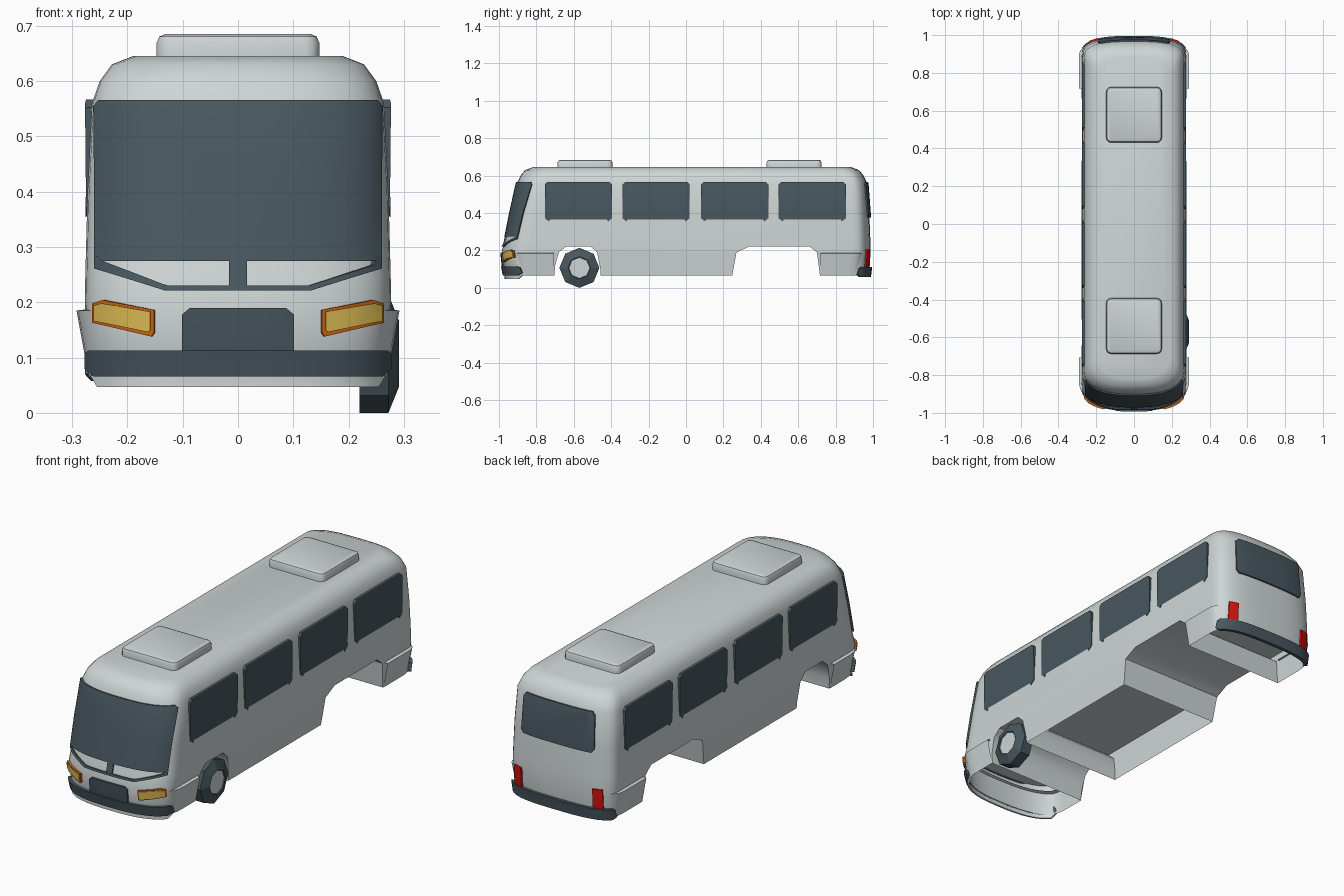
import bpy, bmesh, math
from mathutils import Vector

if "Cube" in bpy.data.objects:
    bpy.data.objects.remove(bpy.data.objects["Cube"])


def material(name, rgb):
    m = bpy.data.materials.new(name)
    m.diffuse_color = (*rgb, 1)
    m.use_nodes = True
    m.node_tree.nodes["Principled BSDF"].inputs["Base Color"].default_value = m.diffuse_color
    return m


GREY = material("light_grey_paint", (0.62, 0.67, 0.67))
DARK = material("dark_slate", (0.065, 0.095, 0.115))
YELLOW = material("lamp_yellow", (0.75, 0.52, 0.09))
ORANGE = material("indicator_orange", (0.62, 0.13, 0.005))
RED = material("tail_red", (0.68, 0.006, 0.004))

# body levels: height, half width, front y, back y
LEVELS = [(.065, .268, -.965, .975), (.12, .272, -.977, .983), (.2, .277, -.985, .987),
          (.25, .276, -.968, .986), (.4, .272, -.938, .98), (.56, .264, -.903, .968),
          (.6, .25, -.885, .95), (.63, .228, -.86, .925), (.645, .19, -.82, .885)]
ENDS = {-1: (.14, 2.6), 1: (.10, 3.0)}   # depth and squareness of front and back ends


def finish(name, bm, mats, angle=None):
    bmesh.ops.recalc_face_normals(bm, faces=bm.faces[:])
    me = bpy.data.meshes.new(name)
    bm.to_mesh(me)
    bm.free()
    for m in mats:
        me.materials.append(m)
    ob = bpy.data.objects.new(name, me)
    bpy.context.collection.objects.link(ob)
    if angle:
        smooth(ob, angle)
    return ob


def smooth(ob, angle):
    bpy.ops.object.select_all(action='DESELECT')
    ob.select_set(True)
    bpy.context.view_layer.objects.active = ob
    bpy.ops.object.shade_smooth_by_angle(angle=math.radians(angle))


def ring(bm, z, hw, yf, yb, n=20):
    vs = []
    for s, y0 in ((-1, yf), (1, yb)):
        d, p = ENDS[s]
        for i in range(n + 1):
            t = math.pi * i / n
            c, k = math.cos(t), max(0, math.sin(t))
            x = math.copysign(abs(c) ** (2 / p), c) * hw * -s
            vs.append(bm.verts.new((x, y0 - s * d * (1 - k ** (2 / p)), z)))
    return vs


def loft(levels, caps=True):
    bm = bmesh.new()
    rings = [ring(bm, *l) for l in levels]
    n = len(rings[0])
    for a, b in zip(rings, rings[1:]):
        for i in range(n):
            j = (i + 1) % n
            bm.faces.new((a[i], a[j], b[j], b[i]))
    if caps:
        bm.faces.new(rings[0])
        bm.faces.new(rings[-1])
    return bm


def level_at(z):
    z = min(max(z, LEVELS[0][0]), LEVELS[-1][0])
    for a, b in zip(LEVELS, LEVELS[1:]):
        if z <= b[0]:
            t = (z - a[0]) / (b[0] - a[0])
            return [a[i] + t * (b[i] - a[i]) for i in (1, 2, 3)]


def end_y(x, z, s):
    hw, yf, yb = level_at(z)
    d, p = ENDS[s]
    u = min(abs(x) / hw, .99)
    return (yf if s < 0 else yb) - s * d * (1 - (1 - u ** p) ** (1 / p))


def end_surface(s):
    def f(x, z, off):
        g = (end_y(x + .002, z, s) - end_y(x - .002, z, s)) / .004
        return Vector((x, end_y(x, z, s), z)) + Vector((-g * s, s, 0)).normalized() * off
    return f


def side_surface(s):
    def f(y, z, off):
        slope = .06 * max(0, z - .4) if off > 0 else 0
        return Vector((s * (level_at(z)[0] + off + slope), y, z))
    return f


FRONT, BACK = end_surface(-1), end_surface(1)


def plate(name, pts, mat, surf, off=.005, step=.02):
    """Flat outline cut into strips, thickened and wrapped onto the body."""
    bm = bmesh.new()
    face = bm.faces.new([bm.verts.new((a, z, 0)) for a, z in pts])
    bmesh.ops.triangulate(bm, faces=[face])
    lo, hi = min(p[0] for p in pts), max(p[0] for p in pts)
    n = max(1, int((hi - lo) / step))
    cuts = [((lo + (hi - lo) * i / n, 0, 0), (1, 0, 0)) for i in range(1, n)]
    cuts += [((0, z, 0), (0, 1, 0)) for z in (.12, .2, .25, .4, .56)]
    for co, no in cuts:
        bmesh.ops.bisect_plane(bm, geom=bm.verts[:] + bm.edges[:] + bm.faces[:],
                               plane_co=co, plane_no=no, dist=1e-5)
    r = bmesh.ops.extrude_face_region(bm, geom=bm.faces[:])
    for v in r["geom"]:
        if isinstance(v, bmesh.types.BMVert):
            v.co.z = 1
    for v in bm.verts:
        v.co = surf(v.co.x, v.co.y, off if v.co.z > .5 else -.003)
    return finish(name, bm, [mat], 35)


def sym(half):
    return half + [(-a, z) for a, z in reversed(half)]


# body shell with full-width wheel arches, open underneath
body = finish("body", loft(LEVELS), [GREY])
arches = [[(-.708, 0), (-.7, .12), (-.68, .19), (-.64, .222), (-.51, .222), (-.475, .19), (-.458, .1), (-.455, 0)],
          [(.235, 0), (.27, .19), (.34, .222), (.66, .222), (.7, .19), (.725, 0)]]
for prof in arches:
    bm = bmesh.new()
    f = bm.faces.new([bm.verts.new((-.4, y, z)) for y, z in prof])
    r = bmesh.ops.extrude_face_region(bm, geom=[f], use_keep_orig=True)
    bmesh.ops.translate(bm, vec=(.8, 0, 0), verts=[v for v in r["geom"] if isinstance(v, bmesh.types.BMVert)])
    cutter = finish("arch_cutter", bm, [GREY])
    cutter.hide_render = True
    mod = body.modifiers.new("arch", 'BOOLEAN')
    mod.operation, mod.solver, mod.object = 'DIFFERENCE', 'EXACT', cutter
    bpy.context.view_layer.objects.active = body
    bpy.ops.object.modifier_apply(modifier=mod.name)
    bpy.data.objects.remove(cutter)
bm = bmesh.new()
bm.from_mesh(body.data)
under = [f for f in bm.faces if f.normal.z < -.9 and f.calc_center_median().z < .07]
bmesh.ops.delete(bm, geom=under, context='FACES')
bm.to_mesh(body.data)
bm.free()
smooth(body, 38)

# floor above the open underside
bm = bmesh.new()
bm.faces.new(ring(bm, .224, .274, -.97, .98))
finish("floor", bm, [GREY])

# flared skirts beside the front and rear corners
for name, y, s in (("front_skirt", -.706, 1), ("rear_skirt", .718, -1)):
    bm = loft([(.065, .27, -.955, .965), (.185, .292, -.965, .975), (.188, .268, -.95, .96)], False)
    bmesh.ops.bisect_plane(bm, geom=bm.verts[:] + bm.edges[:] + bm.faces[:],
                           plane_co=(0, y, 0), plane_no=(0, s, 0), clear_outer=True)
    finish(name, bm, [GREY], 35)

# roof units with chamfered tops
for name, y in (("rear_roof_unit", .578), ("front_roof_unit", -.54)):
    bm = bmesh.new()
    bmesh.ops.create_cube(bm, size=1)
    for v in bm.verts:
        v.co = (v.co.x * .294, y + v.co.y * .294, .6625 + v.co.z * .045)
    up = [e for e in bm.edges if abs(e.verts[0].co.z - e.verts[1].co.z) > .01]
    bmesh.ops.bevel(bm, geom=up, offset=.025, segments=3, profile=.5, affect='EDGES')
    top = [e for e in bm.edges if all(v.co.z > .68 for v in e.verts)]
    bmesh.ops.bevel(bm, geom=top, offset=.016, segments=2, profile=.5, affect='EDGES')
    finish(name, bm, [GREY], 40)

# windscreen, its centre post and lower frame
plate("windscreen", sym([(.25, .275), (.254, .29), (.254, .555), (.246, .566)]), DARK, FRONT, .008)
plate("windscreen_post", sym([(.016, .226), (.016, .28)]), DARK, FRONT, .006)
plate("windscreen_frame", [(-.254, .29), (-.254, .261), (-.13, .221), (.13, .221), (.254, .261), (.254, .29),
                           (.243, .276), (.24, .267), (.127, .23), (-.127, .23), (-.24, .267), (-.243, .276)],
      DARK, FRONT, .008)

# rear window
plate("rear_window", sym([(.18, .375), (.192, .39), (.188, .55), (.175, .565)]), DARK, BACK, .008)

# side windows with small lower corner tabs
half = [(.15, .397), (.162, .385), (.152, .366), (.158, .355), (.18, .372), (.18, .552), (.165, .567)]
for s, side in ((1, "right"), (-1, "left")):
    for i, c in enumerate((-.575, -.16, .26, .675)):
        plate(f"{side}_window_{i + 1}", [(a + c, z) for a, z in sym(half)], DARK, side_surface(s), .003, 1)

# bumpers, number panel and lower lip
plate("front_bumper", sym([(.25, .066), (.264, .08), (.264, .108), (.258, .113)]), DARK, FRONT, .014)
plate("front_panel", sym([(.1, .1), (.1, .178), (.086, .19)]), DARK, FRONT, .009)
plate("front_lip", sym([(.25, .047), (.262, .068)]), GREY, FRONT, .006)
plate("rear_bumper", sym([(.255, .058), (.264, .07), (.264, .105), (.258, .112)]), DARK, BACK, .014)

# lamps on both sides
for s, side in ((1, "right"), (-1, "left")):
    plate(f"{side}_headlamp_rim", [(s * a, z) for a, z in
          [(.15, .145), (.15, .186), (.24, .204), (.257, .198), (.257, .163), (.155, .138)]], ORANGE, FRONT, .009)
    plate(f"{side}_headlamp", [(s * a, z) for a, z in
          [(.156, .15), (.156, .183), (.24, .198), (.252, .194), (.252, .166), (.16, .146)]], YELLOW, FRONT, .012)
    plate(f"{side}_tail_lamp", [(s * a, z) for a, z in
          [(.188, .112), (.188, .205), (.232, .205), (.232, .112)]], RED, BACK, .009)

# the single eight-sided front wheel with pale hub
bm = bmesh.new()
prof = [(.107, .22), (.107, .272), (.06, .291), (.056, .287)]
loops = [[bm.verts.new((x, -.57 + r * math.cos(k * math.pi / 4), .107 + r * math.sin(k * math.pi / 4)))
          for k in range(8)] for r, x in prof]
for a, b in zip(loops, loops[1:]):
    for k in range(8):
        bm.faces.new((a[k], a[(k + 1) % 8], b[(k + 1) % 8], b[k]))
bm.faces.new(loops[0])
bm.faces.new(loops[-1]).material_index = 1
finish("front_right_wheel", bm, [DARK, GREY])
